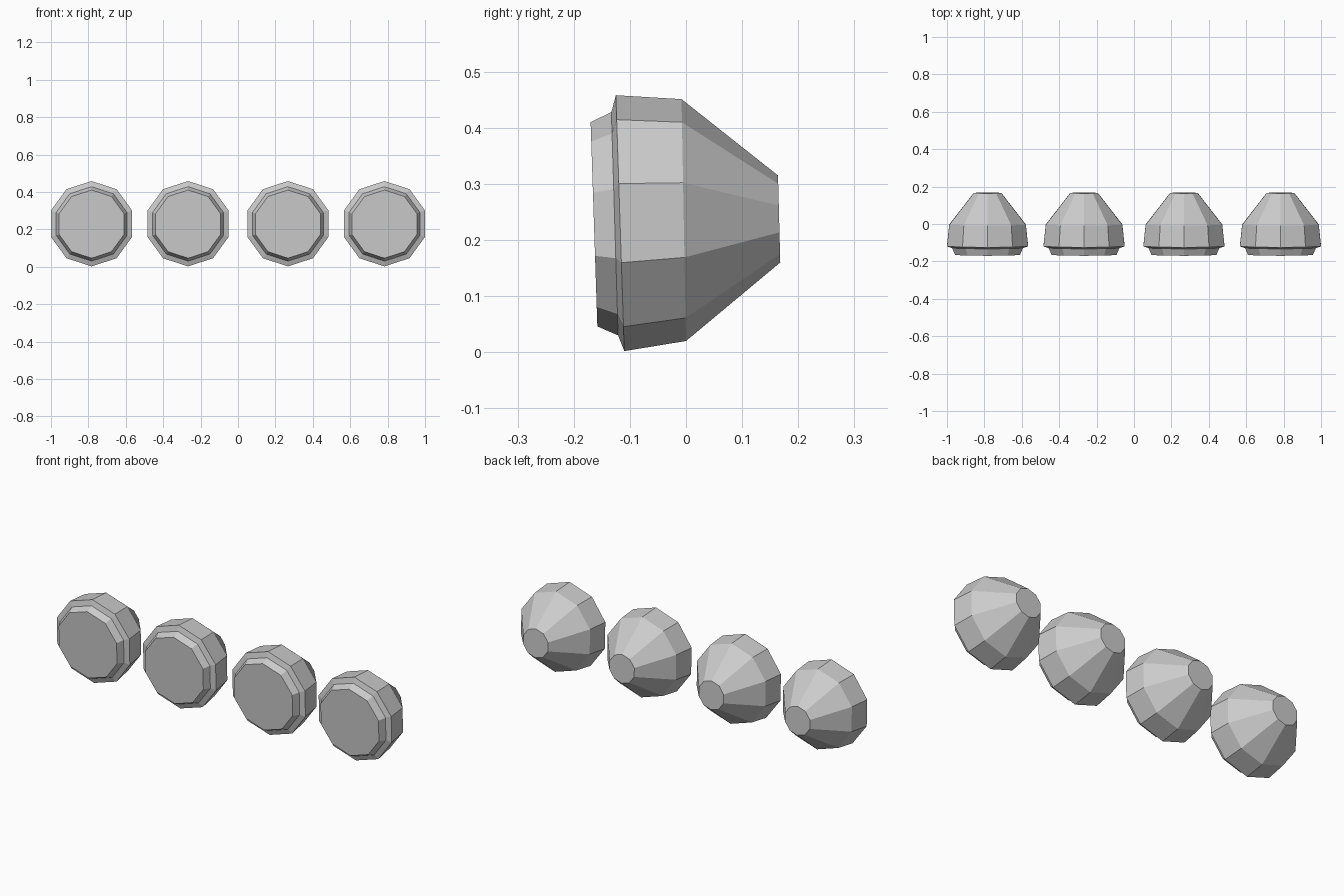
import bpy, bmesh, math

if "Cube" in bpy.data.objects:
    bpy.data.objects.remove(bpy.data.objects["Cube"])

SIDES = 10
# Rings from front to back: (y at top, z at top, y at bottom, z at bottom)
RINGS = [
    (-0.170, 0.410, -0.158, 0.046),   # front lens
    (-0.133, 0.428, -0.121, 0.030),   # lens base
    (-0.125, 0.458, -0.110, 0.002),   # housing rim
    (-0.008, 0.451, 0.000, 0.020),    # housing shoulder
    (0.164, 0.315, 0.168, 0.160),     # rear cap
]


def lamp(name, x):
    """Closed ten-sided lamp body lofted through slightly tilted rings."""
    bm = bmesh.new()
    loops = []
    for y_top, z_top, y_bot, z_bot in RINGS:
        r = (z_top - z_bot) / 2
        loop = []
        for i in range(SIDES):
            a = 2 * math.pi * i / SIDES
            c = math.cos(a)
            y = (y_top + y_bot) / 2 + c * (y_top - y_bot) / 2
            loop.append(bm.verts.new((r * math.sin(a), y, (z_top + z_bot) / 2 + r * c)))
        loops.append(loop)
    # Side walls
    for a, b in zip(loops, loops[1:]):
        for i in range(SIDES):
            j = (i + 1) % SIDES
            bm.faces.new((a[i], a[j], b[j], b[i]))
    # Front and rear faces
    bm.faces.new(loops[0])
    bm.faces.new(loops[-1])
    bmesh.ops.recalc_face_normals(bm, faces=bm.faces)
    mesh = bpy.data.meshes.new(name)
    bm.to_mesh(mesh)
    bm.free()
    obj = bpy.data.objects.new(name, mesh)
    obj.location.x = x
    bpy.context.collection.objects.link(obj)


# Row of four lamps, mirrored about the centre
for side, s in (("left", -1), ("right", 1)):
    lamp(f"outer_lamp_{side}", s * 0.783)
    lamp(f"inner_lamp_{side}", s * 0.267)
